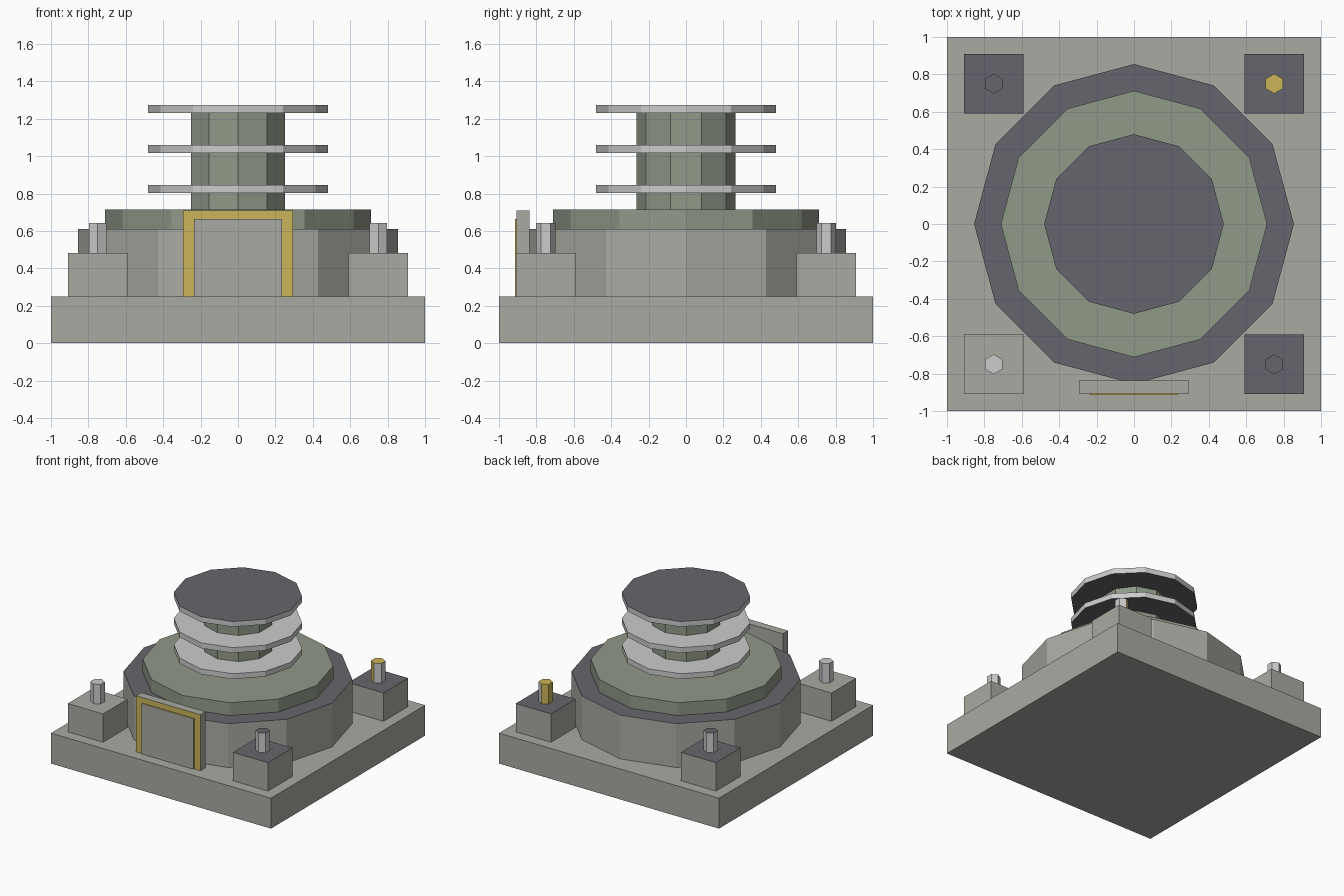
import bpy, bmesh
from math import sin, cos, radians, sqrt

if "Cube" in bpy.data.objects:
    bpy.data.objects.remove(bpy.data.objects["Cube"])


def material(name, rgb):
    m = bpy.data.materials.new(name)
    m.diffuse_color = (*rgb, 1)
    m.use_nodes = True
    m.node_tree.nodes["Principled BSDF"].inputs["Base Color"].default_value = m.diffuse_color
    return m


GREY = material("grey", (0.40, 0.40, 0.37))
DARK = material("dark_grey", (0.13, 0.13, 0.15))
GREEN = material("grey_green", (0.28, 0.32, 0.25))
STEEL = material("light_steel", (0.55, 0.55, 0.57))
YELLOW = material("yellow", (0.60, 0.46, 0.10))


def prism(name, centre, radius, sides, z0, z1, start=0, side=GREY, accent=None, where=None):
    """Upright flat-sided prism; faces whose normal passes `where` get the accent."""
    bm = bmesh.new()
    angles = [radians(start + 360 * i / sides) for i in range(sides)]
    ring = [(centre[0] + radius * cos(a), centre[1] + radius * sin(a)) for a in angles]
    low = [bm.verts.new((x, y, z0)) for x, y in ring]
    high = [bm.verts.new((x, y, z1)) for x, y in ring]
    bm.faces.new(low[::-1])
    bm.faces.new(high)
    for i in range(sides):
        j = (i + 1) % sides
        bm.faces.new((low[i], low[j], high[j], high[i]))
    return finish(name, bm, side, accent, where)


def box(name, lo, hi, side=GREY, accent=None, where=None):
    bm = bmesh.new()
    bmesh.ops.create_cube(bm, size=1)
    for v in bm.verts:
        v.co = [(a + b) / 2 + c * (b - a) for a, b, c in zip(lo, hi, v.co)]
    return finish(name, bm, side, accent, where)


def finish(name, bm, side, accent, where):
    bm.normal_update()
    if accent:
        for f in bm.faces:
            f.material_index = int(where(f.normal))
    mesh = bpy.data.meshes.new(name)
    bm.to_mesh(mesh)
    bm.free()
    mesh.materials.append(side)
    if accent:
        mesh.materials.append(accent)
    obj = bpy.data.objects.new(name, mesh)
    bpy.context.collection.objects.link(obj)
    return obj


def top(n):
    return n.z > 0.5


# Square plinth and two-step drum
box("base_plate", (-1, -1, 0), (1, 1, 0.25))
prism("drum", (0, 0), 0.855, 12, 0.25, 0.61, accent=DARK, where=top)
prism("upper_ring", (0, 0), 0.712, 12, 0.61, 0.716, side=GREEN)

# Ten-sided column carrying three discs
prism("column", (0, 0), 0.265, 10, 0.716, 1.25, start=90, side=GREEN)
for i in range(3):
    z = 0.802 + 0.2145 * i
    prism(f"disc_{i + 1}", (0, 0), 0.48, 12, z, z + 0.044, side=STEEL, accent=DARK,
          where=lambda n, last=(i == 2): n.z < -0.5 or (last and n.z > 0.5))

# Corner blocks with hexagonal bolts
for sx in (-1, 1):
    for sy in (-1, 1):
        tag = ("left" if sx < 0 else "right") + ("_front" if sy < 0 else "_back")
        x, y = 0.75 * sx, 0.75 * sy
        plain = sx < 0 and sy < 0
        box("corner_block_" + tag, (x - 0.16, y - 0.16, 0.25), (x + 0.16, y + 0.16, 0.483),
            accent=None if plain else DARK, where=top)
        painted = sx > 0 and sy > 0
        prism("bolt_" + tag, (x, y), 0.053, 6, 0.483, 0.644, start=90, side=STEEL,
              accent=YELLOW if painted else (None if plain else DARK),
              where=(lambda n: n.z > 0.5 or n.x < -0.1) if painted else top)

# Front hatch: yellow frame face with a slightly raised grey door
box("hatch_frame", (-0.293, -0.905, 0.25), (0.293, -0.838, 0.71),
    accent=YELLOW, where=lambda n: n.y < -0.5)
box("hatch_door", (-0.236, -0.914, 0.25), (0.236, -0.88, 0.665),
    side=YELLOW, accent=GREY, where=lambda n: n.y < -0.5)
